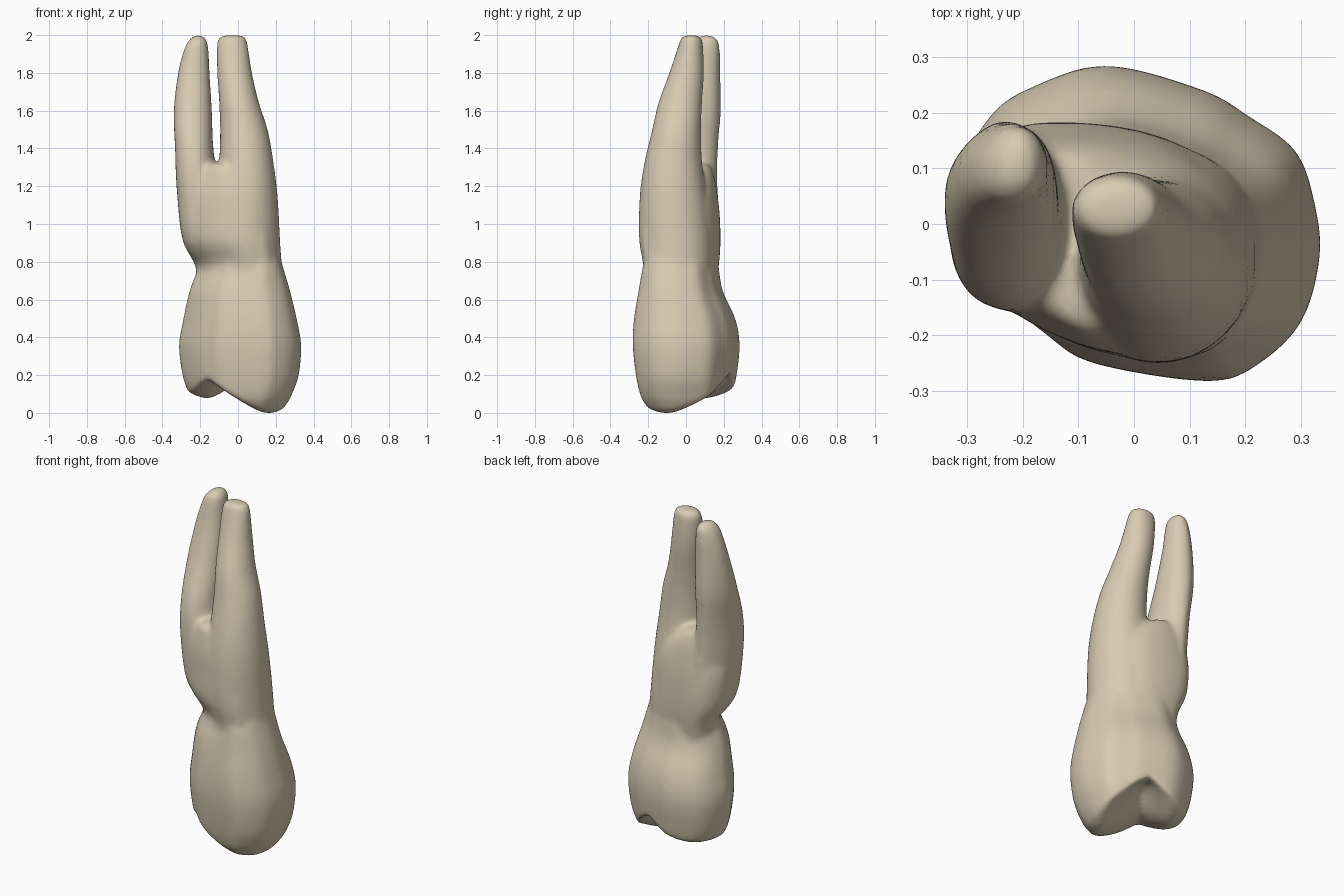
import bpy, bmesh
from math import cos, sin, tau, exp, hypot
from mathutils import Vector

cube = bpy.data.objects.get("Cube")
if cube:
    bpy.data.objects.remove(cube, do_unlink=True)

ivory = bpy.data.materials.new("ivory")
ivory.use_nodes = True
ivory.diffuse_color = (0.69, 0.60, 0.45, 1)
ivory.node_tree.nodes["Principled BSDF"].inputs["Base Color"].default_value = ivory.diffuse_color

SIDES = 48
ROUND = [(cos(tau * i / SIDES), sin(tau * i / SIDES)) for i in range(SIDES)]


def flow(p0, p1, p2, p3, t):
    """Point on a smooth curve between p1 and p2."""
    return p1 + (p2 - p0) * (t / 2) + (p0 * 2 - p1 * 5 + p2 * 4 - p3) * (t * t / 2) \
        + (p1 * 3 - p0 - p2 * 3 + p3) * (t ** 3 / 2)


def smooth_loop(points, steps=4):
    """Closed rounded curve through the given points."""
    p = [Vector(q) for q in points]
    n = len(p)
    return [flow(p[i - 1], p[i], p[(i + 1) % n], p[(i + 2) % n], k / steps)
            for i in range(n) for k in range(steps)]


def smooth_stack(sections, steps=4):
    """Open smooth run through the given sections."""
    p = [Vector(s) for s in sections]
    p = [p[0]] + p + [p[-1]]
    return [flow(*p[i:i + 4], k / steps) for i in range(len(p) - 3) for k in range(steps)] + [p[-1]]


def loft(bm, outline, sections):
    """Closed stack of rings; each section is z, centre x, centre y, scale x, scale y."""
    rings = [[bm.verts.new((cx + x * sx, cy + y * sy, z)) for x, y in outline]
             for z, cx, cy, sx, sy in smooth_stack(sections)]
    n = len(outline)
    for a, b in zip(rings, rings[1:]):
        for i in range(n):
            bm.faces.new((a[i], a[(i + 1) % n], b[(i + 1) % n], b[i]))
    bm.faces.new(rings[0][::-1])
    bm.faces.new(rings[-1])
    return [v for ring in rings for v in ring]


def spans(rows):
    """Turn z, x min, x max, y min, y max into loft sections."""
    return [(z, (a + b) / 2, (c + d) / 2, (b - a) / 2, (d - c) / 2) for z, a, b, c, d in rows]


def biting_surface(x, y):
    """Two blunt cusps with a hollow between them, opening to the back."""
    across = 0.855 * x - 0.52 * y
    along = 0.52 * x + 0.855 * y
    large = 0.8 * (hypot(across - 0.19, 0.6 * along, 0.05) - 0.05)
    small = 0.08 + 0.7 * (hypot(across + 0.19, 0.6 * along, 0.045) - 0.045)
    hollow = 0.09 * exp(-(across / 0.1) ** 2 - ((along - 0.11) / 0.13) ** 2)
    return min(large, small) + hollow


bm = bmesh.new()

# Crown, with the cusps pressed into its underside
crown_outline = smooth_loop([
    (0.333, -0.06), (0.325, 0.03), (0.29, 0.13), (0.2, 0.195), (0.12, 0.24), (-0.06, 0.285),
    (-0.2, 0.243), (-0.265, 0.2), (-0.31, 0.125), (-0.322, 0.02), (-0.24, -0.13),
    (-0.165, -0.2), (-0.08, -0.25), (0.13, -0.282), (0.22, -0.252), (0.3, -0.175)])
crown = [(0.0, 0.01, 0, s * 0.07, s * 0.07) for s in range(1, 10)]
crown += [(0.05, 0.01, 0, 0.74, 0.77), (0.1, 0.01, 0, 0.82, 0.86), (0.2, 0.01, 0, 0.93, 0.94),
          (0.36, 0.007, 0, 0.98, 1.0), (0.5, 0.007, -0.008, 0.91, 0.95),
          (0.65, 0.005, -0.03, 0.81, 0.79), (0.78, 0, -0.035, 0.71, 0.73),
          (0.95, -0.01, -0.03, 0.6, 0.6)]
for v in loft(bm, crown_outline, crown):
    v.co.z = max(v.co.z, biting_surface(v.co.x, v.co.y))

# Trunk between the neck and the fork
trunk_outline = smooth_loop([
    (-0.225, 0.178), (-0.3, 0.115), (-0.32, 0.03), (-0.29, -0.08), (-0.22, -0.165),
    (-0.1, -0.225), (0, -0.245), (0.13, -0.235), (0.2, -0.15), (0.225, -0.07),
    (0.205, 0.01), (0.15, 0.09), (0.05, 0.155), (-0.08, 0.183)])
loft(bm, trunk_outline, [
    (0.6, 0.033, 0, 0.78, 0.8), (0.76, 0.036, 0, 0.85, 0.92), (0.9, 0.01, 0, 0.94, 0.98),
    (1.05, -0.003, 0, 0.96, 0.96), (1.16, -0.015, -0.005, 0.9, 0.92),
    (1.25, -0.05, -0.005, 0.68, 0.84), (1.31, -0.085, -0.01, 0.36, 0.74),
    (1.325, -0.1, -0.01, 0.18, 0.6)])

# Large front root
loft(bm, ROUND, spans([
    (0.5, -0.15, 0.24, -0.22, 0.13), (0.7, -0.15, 0.237, -0.235, 0.14),
    (0.9, -0.14, 0.224, -0.25, 0.14), (1.15, -0.12, 0.21, -0.245, 0.11),
    (1.33, -0.1, 0.188, -0.22, 0.085), (1.5, -0.095, 0.158, -0.18, 0.08),
    (1.65, -0.1, 0.11, -0.145, 0.085), (1.8, -0.11, 0.075, -0.09, 0.095),
    (1.95, -0.112, 0.052, -0.04, 0.09), (1.99, -0.10, 0.04, -0.025, 0.08),
    (2.003, -0.075, 0.015, 0, 0.06)]))

# Slender back root, flattened on its outer back corner
slender_outline = smooth_loop([
    (1, 0), (0.75, 0.7), (0.1, 1), (-0.45, 0.78), (-0.86, 0.35),
    (-1, -0.1), (-0.9, -0.6), (-0.5, -0.93), (0.2, -1), (0.8, -0.65)])
loft(bm, slender_outline, spans([
    (0.65, -0.16, -0.05, -0.06, 0.1), (0.76, -0.215, -0.05, -0.09, 0.14),
    (0.9, -0.292, -0.06, -0.14, 0.18), (1.2, -0.325, -0.1, -0.155, 0.168),
    (1.4, -0.333, -0.13, -0.13, 0.17), (1.6, -0.34, -0.138, -0.055, 0.185),
    (1.8, -0.318, -0.15, 0.005, 0.182), (1.92, -0.288, -0.156, 0.03, 0.18),
    (1.975, -0.262, -0.165, 0.045, 0.172), (2.003, -0.23, -0.19, 0.08, 0.14)]))

# Hollow pressed into the front corner of the neck
for v in bm.verts:
    corner = max(0, -(v.co.x + v.co.y) * 0.707)
    depth = 0.17 * corner * exp(-((v.co.z - 0.78) / 0.09) ** 2)
    v.co.x += depth * 0.707
    v.co.y += depth * 0.707

bmesh.ops.recalc_face_normals(bm, faces=bm.faces)
mesh = bpy.data.meshes.new("tooth")
bm.to_mesh(mesh)
bm.free()
tooth = bpy.data.objects.new("tooth", mesh)
bpy.context.collection.objects.link(tooth)

# Fuse the parts into one skin and soften the joints
fuse = tooth.modifiers.new("fuse", 'REMESH')
fuse.mode = 'VOXEL'
fuse.voxel_size = 0.012
soften = tooth.modifiers.new("soften", 'SMOOTH')
soften.factor = 0.5
soften.iterations = 12
bpy.context.view_layer.update()
skin = bpy.data.meshes.new_from_object(tooth.evaluated_get(bpy.context.evaluated_depsgraph_get()))
tooth.modifiers.clear()
tooth.data = skin

# Rest the lowest cusp on the floor
low = min(v.co.z for v in skin.vertices)
for v in skin.vertices:
    v.co.z -= low

skin.materials.clear()
skin.materials.append(ivory)
for face in skin.polygons:
    face.material_index = 0
    face.use_smooth = True
